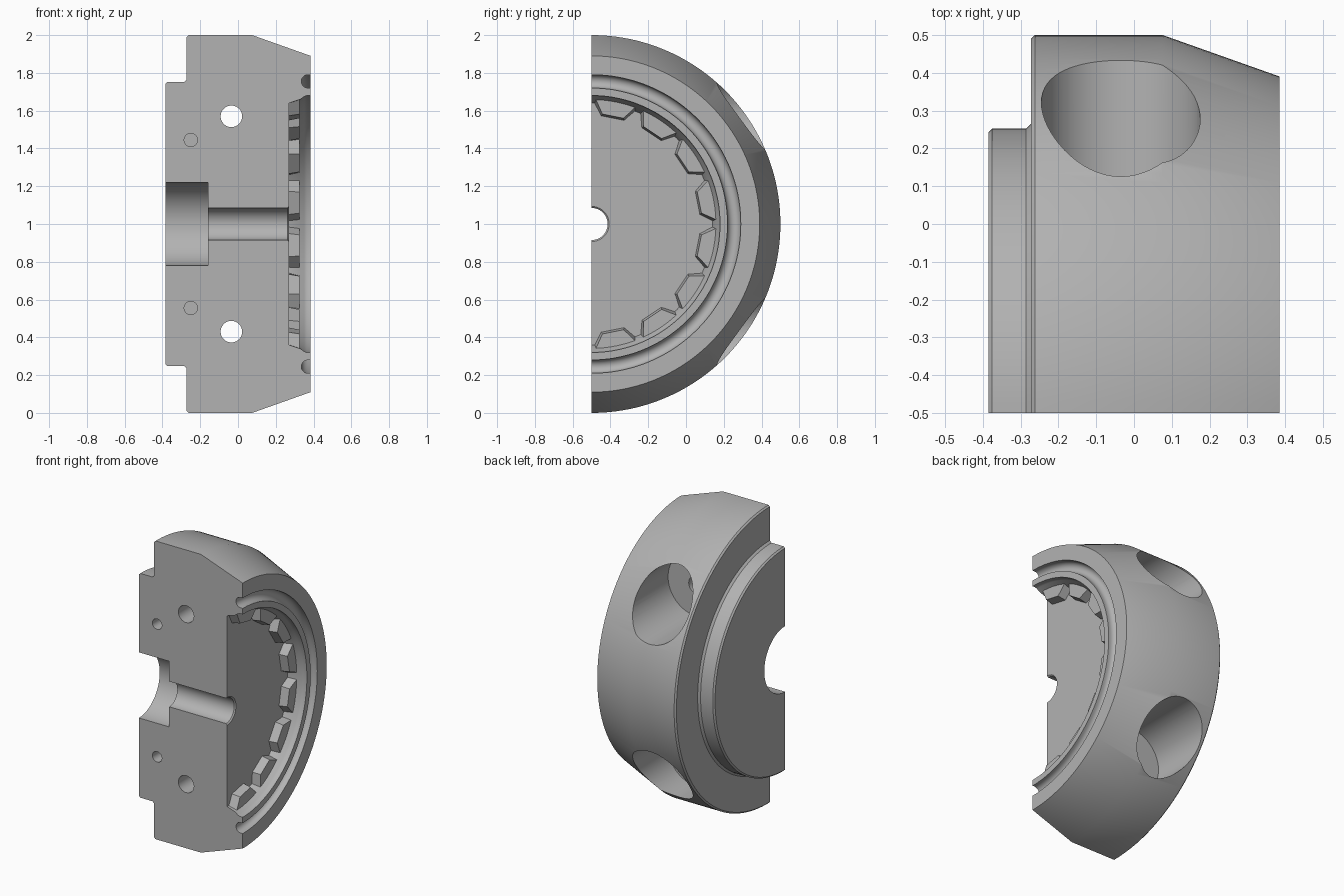
import bpy, bmesh, math
from mathutils import Matrix, Vector

cube = bpy.data.objects.get("Cube")
if cube:
    bpy.data.objects.remove(cube, do_unlink=True)

AXIS = Vector((0, -0.5, 1))  # the body turns about the x direction through here

grey = bpy.data.materials.new("machined_grey")
grey.use_nodes = True
colour = (0.45, 0.45, 0.45, 1)
grey.diffuse_color = colour
grey.node_tree.nodes["Principled BSDF"].inputs["Base Color"].default_value = colour


def add_object(name, bm):
    bmesh.ops.recalc_face_normals(bm, faces=bm.faces)
    mesh = bpy.data.meshes.new(name)
    bm.to_mesh(mesh)
    bm.free()
    mesh.materials.append(grey)
    obj = bpy.data.objects.new(name, mesh)
    bpy.context.collection.objects.link(obj)
    return obj


def select_only(obj):
    bpy.ops.object.select_all(action='DESELECT')
    obj.select_set(True)
    bpy.context.view_layer.objects.active = obj


def half_lathe(name, profile, steps):
    """Sweep a closed (x, radius) profile through half a turn and cap both ends."""
    bm = bmesh.new()
    rings = []
    for i in range(steps + 1):
        a = math.pi * i / steps
        rings.append([bm.verts.new(AXIS + Vector((x, r * math.sin(a), r * math.cos(a))))
                      for x, r in profile])
    n = len(profile)
    for ring, nxt in zip(rings, rings[1:]):
        for j in range(n):
            k = (j + 1) % n
            bm.faces.new((ring[j], ring[k], nxt[k], nxt[j]))
    bm.faces.new(rings[0])
    bm.faces.new(rings[-1])
    return add_object(name, bm)


def drill(target, x, z, radius, y0, y1):
    """Cut a round hole running along y."""
    bm = bmesh.new()
    place = Matrix.Translation((x, (y0 + y1) / 2, z)) @ Matrix.Rotation(math.pi / 2, 4, 'X')
    bmesh.ops.create_cone(bm, cap_ends=True, segments=64, radius1=radius, radius2=radius,
                          depth=y1 - y0, matrix=place)
    cutter = add_object("hole_cutter", bm)
    cutter.hide_render = True
    mod = target.modifiers.new("hole", 'BOOLEAN')
    mod.operation = 'DIFFERENCE'
    mod.solver = 'EXACT'
    mod.object = cutter
    select_only(target)
    bpy.ops.object.modifier_apply(modifier=mod.name)
    bpy.data.objects.remove(cutter, do_unlink=True)


# Body: stepped bore, toothed recess, round seal groove, tapered rim, rear flange
groove = [(0.37 - 0.035 * math.sin(t), 0.755 - 0.035 * math.cos(t))
          for t in (math.pi * i / 10 for i in range(11))]
profile = [(-0.385, 0.22), (-0.16, 0.22), (-0.16, 0.085), (0.262, 0.085), (0.27, 0.093),
           (0.27, 0.64), (0.33, 0.66), (0.35, 0.675), (0.365, 0.68), (0.385, 0.68),
           (0.385, 0.72)] + groove + [
           (0.385, 0.79), (0.385, 0.89), (0.075, 1.0), (-0.262, 1.0), (-0.272, 0.99),
           (-0.272, 0.765), (-0.285, 0.752), (-0.375, 0.752), (-0.385, 0.742)]
body = half_lathe("body", profile, 96)

# Bolt holes with deep counterbores, and blind dowel holes in the split face
for side in (1, -1):
    drill(body, -0.035, 1 + side * 0.57, 0.21, -0.06, 0.8)
    drill(body, -0.035, 1 + side * 0.57, 0.057, -0.6, 0.1)
    drill(body, -0.25, 1 + side * 0.445, 0.035, -0.6, -0.35)

# Teeth: drafted blocks around the recess wall
bm = bmesh.new()
TEETH = 8
for i in range(TEETH):
    turn = Matrix.Rotation(-math.pi * (i + 0.5) / TEETH, 3, 'X')
    loops = []
    for x, grow in ((0.26, 0.012), (0.325, 0)):
        outline = ((-0.105 - grow, 0.68), (-0.105 - grow, 0.65 - grow),
                   (-0.057 - grow / 2, 0.582 - grow), (0.057 + grow / 2, 0.582 - grow),
                   (0.105 + grow, 0.65 - grow), (0.105 + grow, 0.68))
        loops.append([bm.verts.new(AXIS + turn @ Vector((x, t, r))) for t, r in outline])
    low, top = loops
    bm.faces.new(low)
    bm.faces.new(top)
    for j in range(len(low)):
        k = (j + 1) % len(low)
        bm.faces.new((low[j], low[k], top[k], top[j]))
add_object("recess_teeth", bm)

select_only(body)
bpy.ops.object.shade_smooth_by_angle(angle=math.radians(20))
